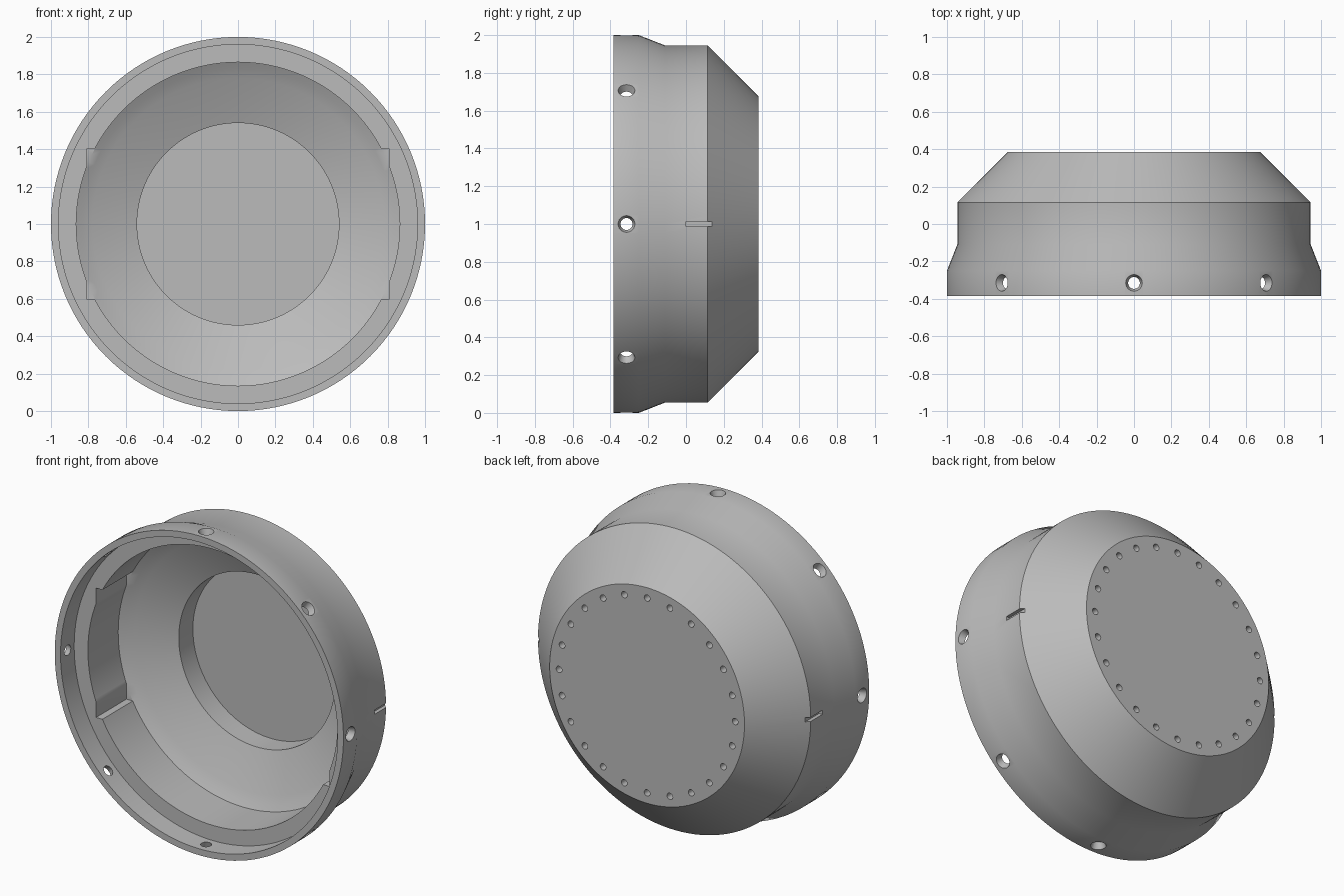
import bpy
import bmesh
import math
from mathutils import Matrix, Vector

cube = bpy.data.objects.get("Cube")
if cube:
    bpy.data.objects.remove(cube, do_unlink=True)

CENTRE = Vector((0, 0, 1))
AXIS_Y = Vector((0, 1, 0))

# Single grey finish
grey = bpy.data.materials.new("plain_grey")
grey.use_nodes = True
colour = (0.5, 0.5, 0.5, 1)
grey.diffuse_color = colour
grey.node_tree.nodes["Principled BSDF"].inputs["Base Color"].default_value = colour


def make_object(name, bm):
    bmesh.ops.recalc_face_normals(bm, faces=bm.faces)
    mesh = bpy.data.meshes.new(name)
    bm.to_mesh(mesh)
    bm.free()
    mesh.materials.append(grey)
    obj = bpy.data.objects.new(name, mesh)
    bpy.context.collection.objects.link(obj)
    return obj


def lathe(name, profile, steps):
    """Revolve (radius, y) points around the y axis through CENTRE."""
    bm = bmesh.new()
    verts = [bm.verts.new((r, y, 1)) for r, y in profile]
    edges = [bm.edges.new(pair) for pair in zip(verts, verts[1:])]
    bmesh.ops.spin(bm, geom=verts + edges, cent=CENTRE, axis=AXIS_Y,
                   angle=math.tau, steps=steps, use_duplicate=False)
    bmesh.ops.remove_doubles(bm, verts=bm.verts, dist=0.0001)
    return make_object(name, bm)


def add_peg(bm, start, end, r_start, r_end):
    """Add a tapered round peg between two points."""
    direction = end - start
    turn = direction.to_track_quat("Z", "Y").to_matrix().to_4x4()
    bmesh.ops.create_cone(bm, cap_ends=True, segments=24, radius1=r_start,
                          radius2=r_end, depth=direction.length,
                          matrix=Matrix.Translation((start + end) / 2) @ turn)


def add_box(bm, low, high):
    low, high = Vector(low), Vector(high)
    matrix = Matrix.Translation((low + high) / 2) @ Matrix.Diagonal((*(high - low), 1))
    bmesh.ops.create_cube(bm, size=1, matrix=matrix)


def radial(angle):
    return Vector((math.cos(angle), 0, math.sin(angle)))


def cut(target, cutter):
    mod = target.modifiers.new(cutter.name, "BOOLEAN")
    mod.operation = "DIFFERENCE"
    mod.solver = "EXACT"
    mod.object = cutter
    bpy.context.view_layer.objects.active = target
    bpy.ops.object.modifier_apply(modifier=mod.name)
    bpy.data.objects.remove(cutter, do_unlink=True)


# Hollow housing: stepped mouth, sloped bowl, round pocket, conical back
housing = lathe("housing", [
    (0, 0.325), (0.54, 0.325), (0.54, 0.185),
    (0.78, 0.095), (0.83, 0.07), (0.865, 0.05),
    (0.865, -0.25), (0.96, -0.25), (0.96, -0.385),
    (1, -0.385), (1, -0.25), (0.945, -0.11),
    (0.945, 0.115), (0.675, 0.385), (0, 0.385)], 128)

# Square-cornered recess on both inner sides
bm = bmesh.new()
add_box(bm, (-0.808, -0.3, 0.595), (0.808, 0.05, 1.405))
cut(housing, make_object("recess_cutter", bm))

# Countersunk screw holes around the rim
bm = bmesh.new()
for i in range(8):
    d = radial(i * math.tau / 8)
    base = CENTRE + AXIS_Y * -0.315
    add_peg(bm, base + d * 0.93, base + d * 1.01, 0.022, 0.048)
cut(housing, make_object("rim_hole_cutter", bm))

# Ring of blind holes in the back plate
bm = bmesh.new()
for i in range(24):
    spot = CENTRE + radial(i * math.tau / 24) * 0.61
    add_peg(bm, spot + AXIS_Y * 0.33, spot + AXIS_Y * 0.41, 0.02, 0.02)
cut(housing, make_object("back_hole_cutter", bm))

# Index notch on each side
bm = bmesh.new()
for side in (-1, 1):
    xs = sorted((side * 0.922, side * 1.0))
    add_box(bm, (xs[0], 0, 0.987), (xs[1], 0.2, 1.013))
cut(housing, make_object("notch_cutter", bm))

# Smooth curves, crisp edges
bpy.ops.object.select_all(action="DESELECT")
housing.select_set(True)
bpy.context.view_layer.objects.active = housing
bpy.ops.object.shade_smooth_by_angle(angle=math.radians(30))
